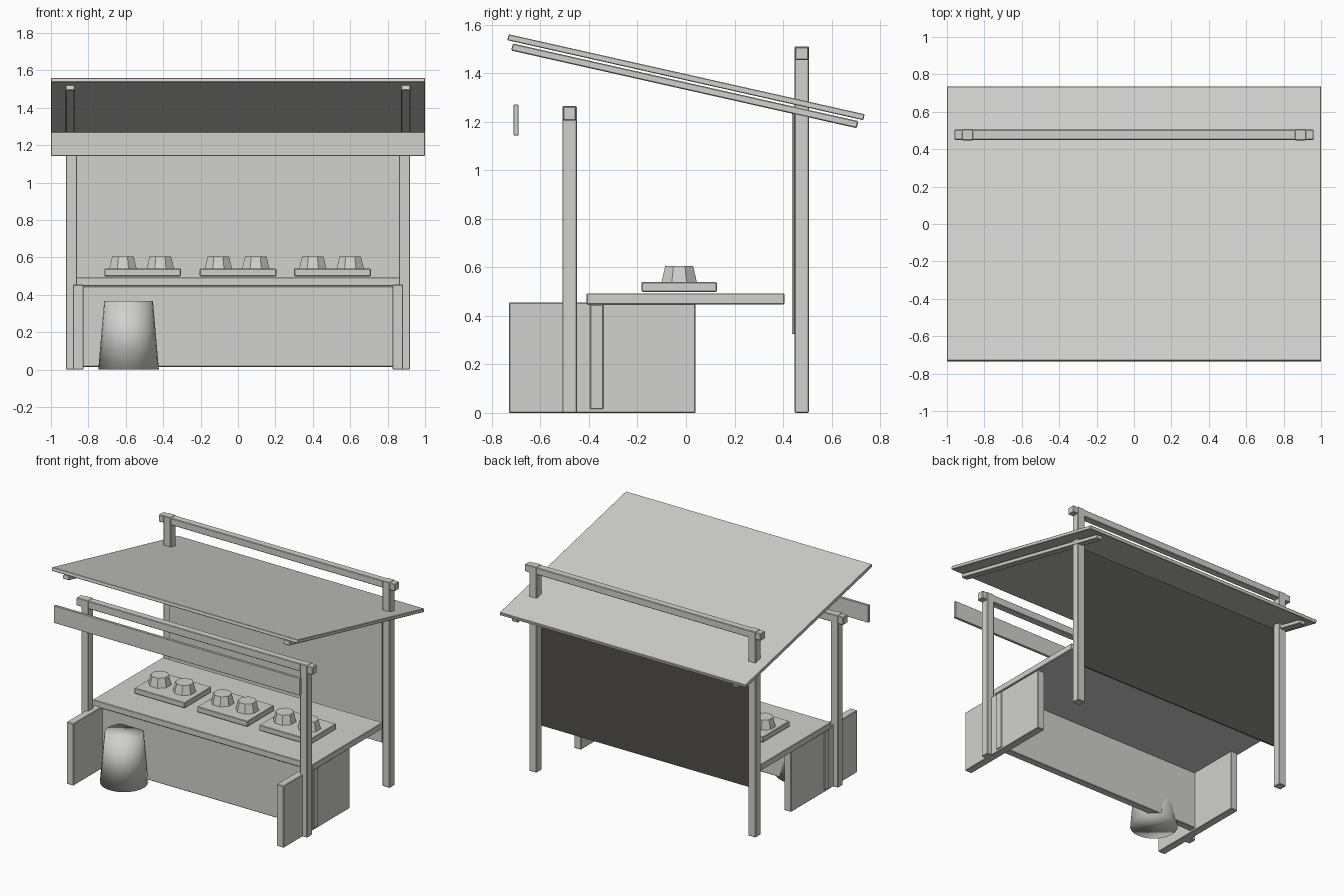
import bpy
import math

old = bpy.data.objects.get("Cube")
if old:
    bpy.data.objects.remove(old, do_unlink=True)


def make_material(name, r, g, b):
    m = bpy.data.materials.new(name)
    m.use_nodes = True
    m.diffuse_color = (r, g, b, 1)
    m.node_tree.nodes["Principled BSDF"].inputs["Base Color"].default_value = (r, g, b, 1)
    return m


GREY = make_material("light_grey", 0.64, 0.64, 0.625)
DARK = make_material("dark_grey", 0.08, 0.078, 0.073)


def box(name, x, y, z, mat=GREY, tilt=0, bevel=0.004):
    """Box from (min, max) ranges, tilted about the x axis through its centre."""
    spans = (x, y, z)
    bpy.ops.mesh.primitive_cube_add(size=1, location=[(a + b) / 2 for a, b in spans])
    ob = bpy.context.object
    ob.name = name
    ob.scale = [b - a for a, b in spans]
    bpy.ops.object.transform_apply(location=False, rotation=False, scale=True)
    ob.rotation_euler.x = tilt
    ob.data.materials.append(mat)
    if bevel:
        mod = ob.modifiers.new("soft_edges", "BEVEL")
        mod.width = bevel
        mod.segments = 1
    return ob


def tub(name, sides, r_low, r_top, x, y, z_low, z_top):
    bpy.ops.mesh.primitive_cone_add(vertices=sides, radius1=r_low, radius2=r_top,
                                    depth=z_top - z_low,
                                    location=(x, y, (z_low + z_top) / 2))
    ob = bpy.context.object
    ob.name = name
    ob.data.materials.append(GREY)
    return ob


# Posts, roof battens and counter side panels on both sides
TILT = -math.atan2(0.328, 1.46)
for side, s in (("left", 1), ("right", -1)):
    def span(a, b):
        return tuple(sorted((s * a, s * b)))
    box(f"front_post_{side}", span(0.86, 0.92), (-0.51, -0.45), (0, 1.265))
    box(f"rear_post_{side}", span(0.86, 0.92), (0.447, 0.507), (0, 1.51))
    box(f"side_panel_{side}", span(0.826, 0.883), (-0.73, 0.04), (0, 0.455))
    box(f"roof_batten_{side}", span(0.872, 0.922), (-0.735, 0.725), (1.333, 1.363), tilt=TILT)

# Cross beams
box("front_beam", (-0.96, 0.96), (-0.507, -0.453), (1.205, 1.262))
box("rear_beam", (-0.96, 0.96), (0.45, 0.504), (1.455, 1.507))

# Sloping roof and hanging fascia board
box("roof", (-1, 1), (-0.752, 0.752), (1.371, 1.396), tilt=TILT, bevel=0.003)
box("fascia_board", (-1, 1), (-0.71, -0.69), (1.143, 1.27), bevel=0.002)

# Back wall with a dark outer sheet
box("back_wall", (-0.865, 0.865), (0.436, 0.443), (0.325, 1.24), bevel=0)
box("back_wall_sheet", (-0.865, 0.865), (0.443, 0.447), (0.325, 1.24), DARK, bevel=0)

# Counter
box("counter_top", (-0.895, 0.895), (-0.41, 0.405), (0.447, 0.493))
box("counter_front", (-0.89, 0.89), (-0.395, -0.34), (0.015, 0.447))

# Trays, each holding two faceted bowls
for i, x in enumerate((-0.51, 0, 0.505)):
    box(f"tray_{i + 1}", (x - 0.205, x + 0.205), (-0.183, 0.127), (0.499, 0.54))
    for j, dx in enumerate((-0.105, 0.095)):
        bowl = tub(f"bowl_{i + 1}_{j + 1}", 8, 0.08, 0.062, x + dx, -0.028, 0.535, 0.606)
        bowl.rotation_euler.z = math.pi / 8

# Smooth barrel standing in front of the counter
tub("barrel", 24, 0.162, 0.13, -0.585, -0.487, 0, 0.368)
bpy.ops.object.shade_smooth()
